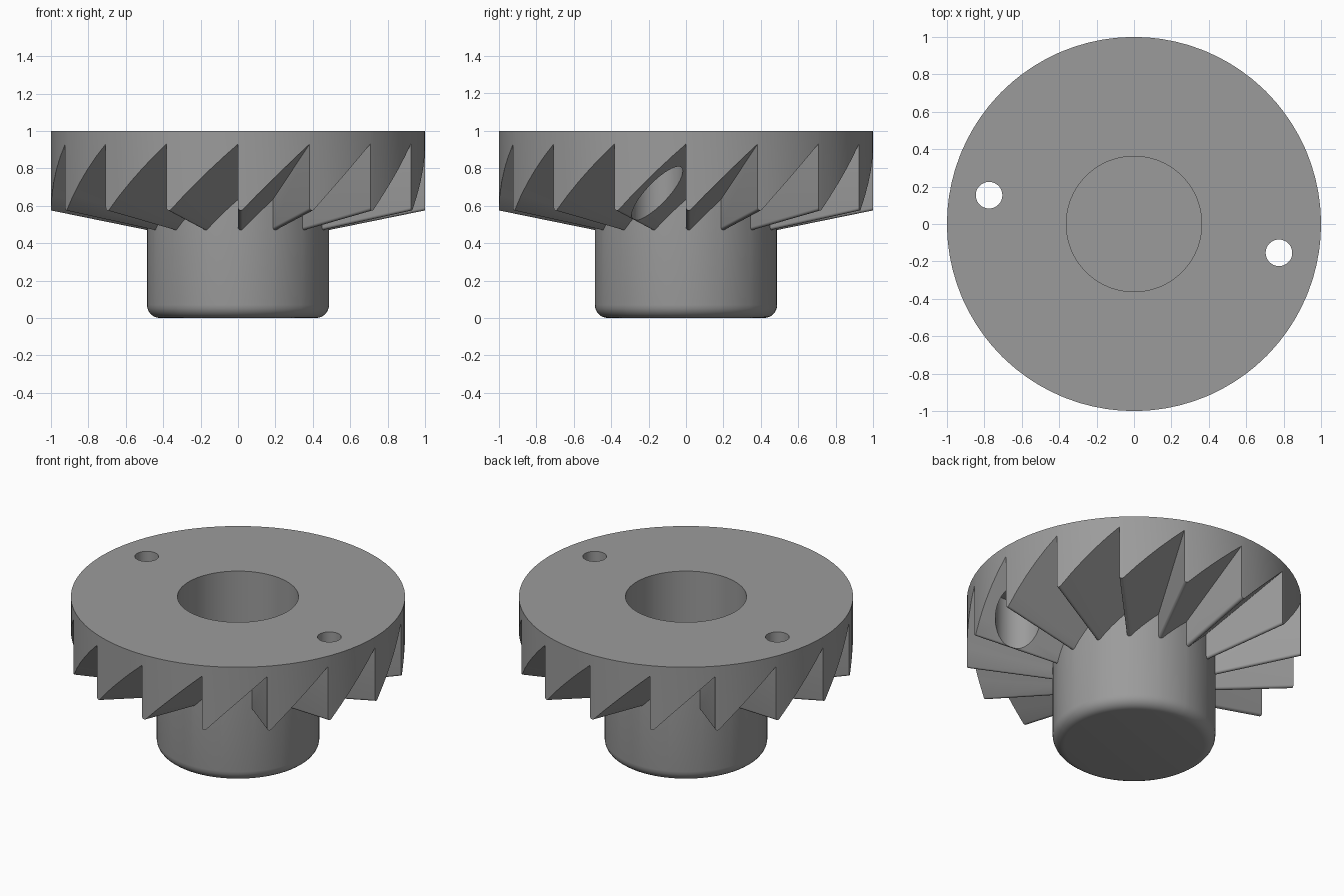
import bpy, bmesh, math
from math import sin, cos, pi

if "Cube" in bpy.data.objects:
    bpy.data.objects.remove(bpy.data.objects["Cube"])

TEETH = 16
PITCH = 2 * pi / TEETH
R_OUT, R_HUB, R_BORE = 1.0, 0.487, 0.362
APEX_Z = 0.351                      # all tooth lines meet here on the axis
TIP, ROOT = 0.204, 0.579            # radial rise of the tip and root lines
ROUND = 0.015                       # tip rounding radius
SLOPE = math.atan((ROOT - TIP) / PITCH)
TANGENT = ROUND / math.tan((pi / 2 - SLOPE) / 2)
FLOOR_Z, FILLET = 0.13, 0.07

steel = bpy.data.materials.new("steel_grey")
steel.diffuse_color = (0.33, 0.33, 0.33, 1)
steel.use_nodes = True
steel.node_tree.nodes["Principled BSDF"].inputs["Base Color"].default_value = steel.diffuse_color


def tooth_profile(r):
    """Angle and height along one sawtooth, from its rounded tip up the ramp."""
    pts = []
    tip_z = APEX_Z + TIP * r
    for i in range(7):
        a = pi + (pi / 2 + SLOPE) * i / 6
        pts.append(((ROUND + ROUND * cos(a)) / r, tip_z + TANGENT + ROUND * sin(a)))
    start = pts[-1][0]
    for i in range(1, 5):
        f = start + (PITCH - start) * i / 5
        m = (TIP * sin(PITCH - f) + ROOT * sin(f)) / sin(PITCH)
        pts.append((f, APEX_Z + r * m))
    return pts


bm = bmesh.new()


def vert(r, a, z):
    return bm.verts.new((r * cos(a), r * sin(a), z))


def face(*verts):
    bm.faces.new(list(dict.fromkeys(verts)))


# One column of vertices per profile point
outer, inner = tooth_profile(R_OUT), tooth_profile(R_HUB)
cols = []
for t in range(TEETH):
    for k, ((fo, zo), (fi, zi)) in enumerate(zip(outer, inner)):
        ao, ai = t * PITCH + fo, t * PITCH + fi
        c = {"out_tip": vert(R_OUT, ao, zo), "in_tip": vert(R_HUB, ai, zi)}
        c["out_root"], c["in_root"] = c["out_tip"], c["in_tip"]
        if k == 0:                  # upright tooth wall
            c["out_root"] = vert(R_OUT, ao, APEX_Z + ROOT * R_OUT)
            c["in_root"] = vert(R_HUB, ai, APEX_Z + ROOT * R_HUB)
            face(c["out_root"], c["out_tip"], c["in_tip"], c["in_root"])
        c["top"] = [vert(R_OUT, ao, 1), vert(R_BORE, ai, 1), vert(R_BORE, ai, FLOOR_Z)]
        c["hub"] = [vert(R_HUB - FILLET + FILLET * cos(b), ai, FILLET - FILLET * sin(b))
                    for b in (i * pi / 12 for i in range(7))]
        cols.append(c)

# Rim, ramps, hub and bore
for i, c in enumerate(cols):
    d = cols[(i + 1) % len(cols)]
    face(c["top"][0], c["out_root"], c["out_tip"], d["out_root"], d["top"][0])
    face(c["out_tip"], d["out_root"], d["in_root"], c["in_tip"])
    face(c["in_root"], c["in_tip"], d["in_root"], d["hub"][0], c["hub"][0])
    for row in ("top", "hub"):
        for j in range(len(c[row]) - 1):
            face(c[row][j], c[row][j + 1], d[row][j + 1], d[row][j])
bm.faces.new([c["top"][-1] for c in cols])      # bore floor
bm.faces.new([c["hub"][-1] for c in cols])      # hub underside
bmesh.ops.recalc_face_normals(bm, faces=bm.faces)

mesh = bpy.data.meshes.new("toothed_coupling")
bm.to_mesh(mesh)
bm.free()
gear = bpy.data.objects.new("toothed_coupling", mesh)
bpy.context.collection.objects.link(gear)
mesh.materials.append(steel)


def drill(r, x, y, z0, z1):
    """Cut an upright round hole."""
    bpy.ops.mesh.primitive_cylinder_add(vertices=64, radius=r, depth=z1 - z0,
                                        location=(x, y, (z0 + z1) / 2))
    cutter = bpy.context.object
    cutter.name = "hole_cutter"
    cutter.hide_render = True
    cutter.data.materials.append(steel)
    mod = gear.modifiers.new("hole", "BOOLEAN")
    mod.operation, mod.solver, mod.object = "DIFFERENCE", "EXACT", cutter
    bpy.context.view_layer.objects.active = gear
    bpy.ops.object.modifier_apply(modifier=mod.name)
    bpy.data.objects.remove(cutter)


# Two counterbored screw holes, opposite each other
for s in (1, -1):
    x, y = s * 0.775, s * -0.154
    drill(0.137, x, y, 0.3, 0.85)
    drill(0.071, x, y, 0.3, 1.2)

bpy.ops.object.select_all(action="DESELECT")
gear.select_set(True)
bpy.context.view_layer.objects.active = gear
bpy.ops.object.shade_smooth_by_angle(angle=math.radians(30))
